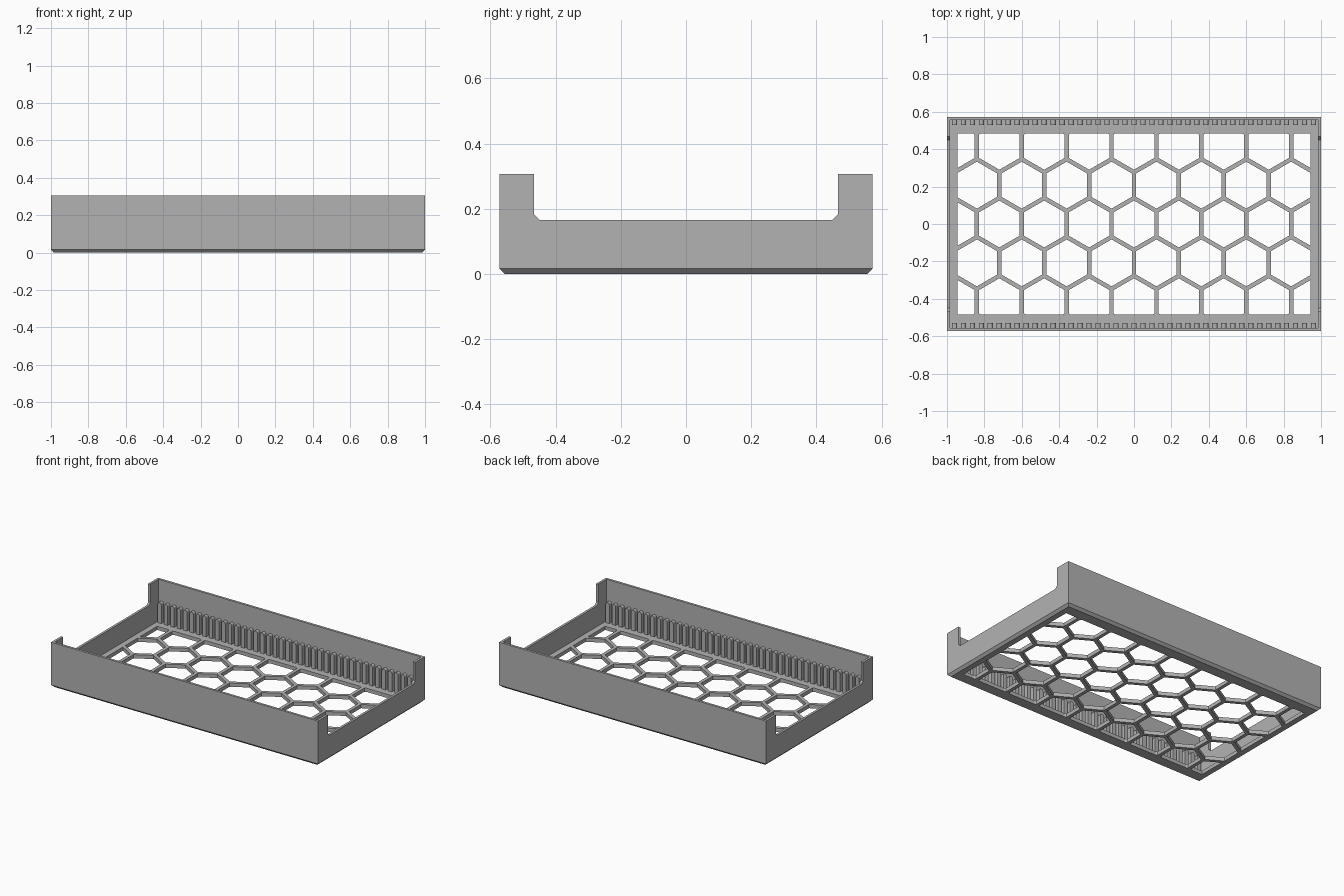
import bpy, bmesh, math
from mathutils import Vector

if "Cube" in bpy.data.objects:
    bpy.data.objects.remove(bpy.data.objects["Cube"])

X, Y, TOP = 1.0, 0.572, 0.306       # outer half sizes and height
WALL, FLOOR = 0.016, 0.025          # wall and floor thickness
HX, HY = 0.945, 0.485               # half size of the perforated area
PITCH, BAR = 0.24, 0.023            # honeycomb spacing and bar width

grey = bpy.data.materials.new("plain grey")
grey.diffuse_color = (0.45, 0.45, 0.45, 1)
grey.use_nodes = True
grey.node_tree.nodes["Principled BSDF"].inputs["Base Color"].default_value = grey.diffuse_color


def finish(name, bm, helper=False):
    bmesh.ops.recalc_face_normals(bm, faces=bm.faces)
    mesh = bpy.data.meshes.new(name)
    bm.to_mesh(mesh)
    bm.free()
    mesh.materials.append(grey)
    ob = bpy.data.objects.new(name, mesh)
    bpy.context.collection.objects.link(ob)
    ob.hide_render = helper
    return ob


def prism(bm, points, offset):
    """Extrude a flat outline by an offset vector."""
    face = bm.faces.new([bm.verts.new(p) for p in points])
    ext = bmesh.ops.extrude_face_region(bm, geom=[face])
    verts = [v for v in ext["geom"] if isinstance(v, bmesh.types.BMVert)]
    bmesh.ops.translate(bm, verts=verts, vec=offset)


def rectangle(x, y, z):
    return [(-x, -y, z), (x, -y, z), (x, y, z), (-x, y, z)]


# Tray body with a chamfered bottom rim
bm = bmesh.new()
prism(bm, rectangle(X, Y, 0), (0, 0, TOP))
rim = [e for e in bm.edges if all(v.co.z < 0.001 for v in e.verts)]
bmesh.ops.bevel(bm, geom=rim, offset=0.016, segments=1, affect='EDGES')
tray = finish("tray", bm)

# Inner cavity
bm = bmesh.new()
prism(bm, rectangle(X - WALL, Y - WALL, FLOOR), (0, 0, 1))
cavity = finish("cavity_cutter", bm, True)

# Lowered side walls with chamfered notch corners
bm = bmesh.new()
notch = [(-0.467, 0.5), (-0.467, 0.183), (-0.449, 0.165),
         (0.449, 0.165), (0.467, 0.183), (0.467, 0.5)]
prism(bm, [(-1.2, y, z) for y, z in notch], (2.4, 0, 0))
notches = finish("notch_cutter", bm, True)

# Honeycomb holes, trimmed to the floor border
bm = bmesh.new()
radius = (PITCH - BAR) / math.sqrt(3)
for row in range(-2, 3):
    for col in range(-5, 6):
        cx = PITCH * (col + 0.5 * (row % 2))
        cy = row * PITCH * math.sqrt(3) / 2
        cell = bmesh.new()
        cell.faces.new([cell.verts.new((cx + radius * math.sin(k * math.pi / 3),
                                        cy + radius * math.cos(k * math.pi / 3), -0.1))
                        for k in range(6)])
        for n, d in (((1, 0, 0), HX), ((-1, 0, 0), HX), ((0, 1, 0), HY), ((0, -1, 0), HY)):
            bmesh.ops.bisect_plane(cell, geom=cell.verts[:] + cell.edges[:] + cell.faces[:],
                                   plane_co=Vector(n) * d, plane_no=n, clear_outer=True)
        for face in cell.faces:
            if face.calc_area() > 0.001:
                prism(bm, [v.co.copy() for v in face.verts], (0, 0, 0.1 + FLOOR + 0.05))
        cell.free()
holes = finish("honeycomb_cutter", bm, True)

for cutter in (cavity, notches, holes):
    mod = tray.modifiers.new(cutter.name, 'BOOLEAN')
    mod.operation, mod.solver, mod.object = 'DIFFERENCE', 'EXACT', cutter
bpy.context.view_layer.objects.active = tray
for mod in list(tray.modifiers):
    bpy.ops.object.modifier_apply(modifier=mod.name)
for cutter in (cavity, notches, holes):
    bpy.data.objects.remove(cutter)

# Rows of round-topped ribs along the inside of both long walls
for name, side in (("front_ribs", -1), ("back_ribs", 1)):
    bm = bmesh.new()
    w, arch = 0.014, 0.15
    for i in range(41):
        x = (i - 20) * 0.048
        outline = [(x - w, FLOOR - 0.005), (x + w, FLOOR - 0.005)]
        outline += [(x + w * math.cos(a), arch + w * math.sin(a))
                    for a in (k * math.pi / 6 for k in range(7))]
        prism(bm, [(px, side * (Y - WALL + 0.004), pz) for px, pz in outline],
              (0, -side * 0.03, 0))
    finish(name, bm)
